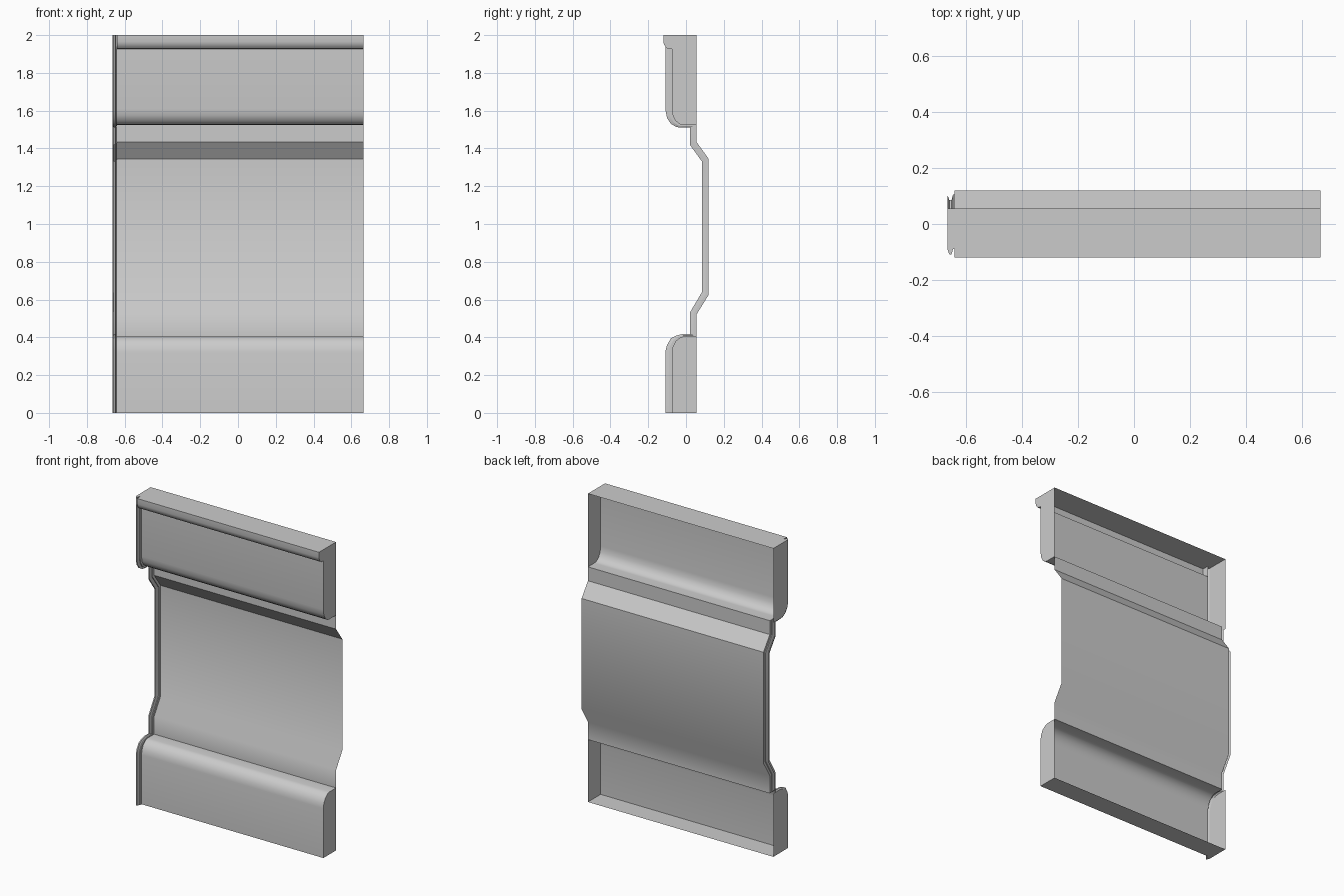
import bpy, math

if "Cube" in bpy.data.objects:
    bpy.data.objects.remove(bpy.data.objects["Cube"])

XL, XP, XR = -0.665, -0.64, 0.665
BACK = 0.055

# Profile pairs: panel skin (y, z) and crest of the edge bead (y, z), top to bottom
PAIRS = [
    (-.075, 2, -.108, 2), (-.075, 1.61, -.108, 1.60), (-.07, 1.575, -.1, 1.56),
    (-.055, 1.545, -.08, 1.53), (-.03, 1.527, -.05, 1.513), (-.01, 1.525, -.02, 1.51),
    (BACK, 1.525, .02, 1.51), (BACK, 1.435, .02, 1.42), (.12, 1.345, .085, 1.33),
    (.12, .625, .085, .64), (BACK, .52, .02, .53), (BACK, .405, .02, .417),
    (-.01, .405, -.02, .417), (-.03, .4, -.05, .41), (-.055, .38, -.08, .395),
    (-.07, .35, -.1, .36), (-.075, .32, -.108, .33), (-.075, 0, -.108, 0)]
CORNICE = [(-.12, 2), (-.12, 1.965), (-.116, 1.95), (-.108, 1.938), (-.1, 1.93), (-.075, 1.927)]
# Bead cross-section along x: (x, how far from skin to crest)
BEAD = [(XL, .45), (-.658, 1), (-.65, 1), (-.645, .45), (XP, .45), (XP, 0)]


def ring(t):
    """Profile moved from the skin (0) to the bead crest (1)."""
    return [(a + (c - a) * t, b + (d - b) * t) for a, b, c, d in PAIRS]


def make(name, verts, faces, smooth=True):
    me = bpy.data.meshes.new(name)
    me.from_pydata(verts, [], faces)
    ob = bpy.data.objects.new(name, me)
    bpy.context.collection.objects.link(ob)
    if smooth:
        bpy.ops.object.select_all(action='DESELECT')
        ob.select_set(True)
        bpy.context.view_layer.objects.active = ob
        bpy.ops.object.shade_smooth_by_angle(angle=math.radians(33))
    return ob


def sweep(name, sections):
    """Skin between profiles placed at successive x positions."""
    n = len(sections[0][1])
    verts = [(x, y, z) for x, prof in sections for y, z in prof]
    faces = [(k * n + i, k * n + i + 1, (k + 1) * n + i + 1, (k + 1) * n + i)
             for k in range(len(sections) - 1) for i in range(n - 1)]
    return make(name, verts, faces)


def flat(name, pts, flip=False):
    order = list(range(len(pts)))
    return make(name, pts, [order[::-1] if flip else order], False)


def end_cap(name, x, prof, flip):
    return flat(name, [(x, y, z) for y, z in prof], flip)


# Pressed front skin with the cornice
skin = CORNICE + ring(0)[1:]
sweep("front_panel", [(XP, skin), (XR, skin)])

# Raised jointing bead along the left edge
sweep("edge_bead", [(x, ring(t)) for x, t in BEAD])

# End caps closing the upper and lower bulges
left = ring(.45)
end_cap("upper_right_cap", XR, CORNICE + ring(0)[1:7] + [(BACK, 2)], False)
end_cap("lower_right_cap", XR, ring(0)[11:] + [(BACK, 0)], False)
end_cap("upper_left_cap", XL, left[:7] + [(BACK, left[6][1]), (BACK, 2)], True)
end_cap("lower_left_cap", XL, left[11:] + [(BACK, 0), (BACK, left[11][1])], True)
end_cap("cornice_left_cap", XP, CORNICE + [(-.075, 2)], True)

# Top and bottom plates, following the bead outline
bead_edge = [(x, -.075 - .033 * t) for x, t in BEAD]
for name, z, front, flip in (("top_plate", 2, -.12, False), ("bottom_plate", 0, -.075, True)):
    outline = bead_edge[:-1] + [(XP, front), (XR, front), (XR, BACK), (XL, BACK)]
    flat(name, [(x, y, z) for x, y in outline], flip)
